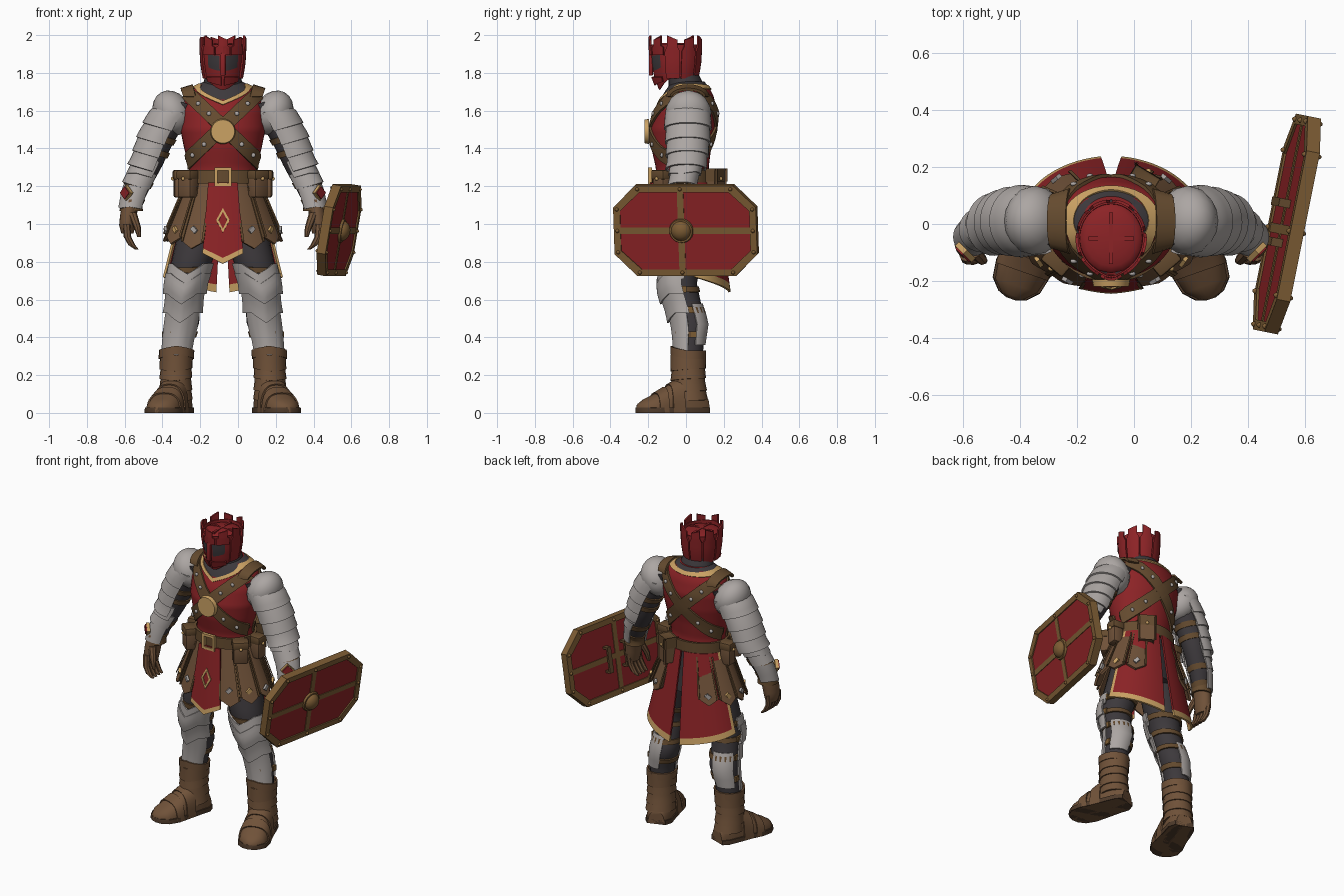
import bpy, bmesh, math
from mathutils import Vector, Matrix, Euler

if "Cube" in bpy.data.objects:
    bpy.data.objects.remove(bpy.data.objects["Cube"])
pi, sin, cos, rad = math.pi, math.sin, math.cos, math.radians
CX = -0.08  # body centre line


def material(name, *srgb):
    m = bpy.data.materials.new(name)
    m.diffuse_color = [((c / 255 + .055) / 1.055) ** 2.4 for c in srgb] + [1]
    m.use_nodes = True
    m.node_tree.nodes["Principled BSDF"].inputs["Base Color"].default_value = m.diffuse_color
    return m


RED = material("red", 140, 35, 38)
STEEL = material("steel", 172, 166, 163)
LEATHER = material("leather", 112, 82, 57)
STRAP = material("strap brown", 101, 75, 47)
GOLD = material("gold", 203, 162, 100)
CLOTH = material("dark cloth", 61, 57, 60)
BRONZE = material("bronze", 124, 92, 52)
SOLE = material("sole brown", 78, 58, 42)


def finish(bm, name, mats, mirror=False, M=None, angle=35):
    bmesh.ops.recalc_face_normals(bm, faces=bm.faces[:])
    me = bpy.data.meshes.new(name)
    bm.to_mesh(me)
    bm.free()
    for m in mats:
        me.materials.append(m)
    me.polygons.foreach_set("use_smooth", [True] * len(me.polygons))
    me.set_sharp_from_angle(angle=rad(angle))
    ob = bpy.data.objects.new(name, me)
    bpy.context.collection.objects.link(ob)
    ob.matrix_world = M if M else Matrix.Translation((CX, 0, 0))
    if mirror:
        ob.modifiers.new("mirror", 'MIRROR')
    return ob


def grid(name, fn, nu, nv, mats, thick=0, cap=False, rule=None, mirror=False, M=None, angle=35):
    """Surface sampled from fn(u, v); seams are merged, ends optionally closed."""
    bm = bmesh.new()
    V = [[bm.verts.new(fn(i / nu, j / nv)) for i in range(nu + 1)] for j in range(nv + 1)]
    for j in range(nv):
        for i in range(nu):
            f = bm.faces.new((V[j][i], V[j][i + 1], V[j + 1][i + 1], V[j + 1][i]))
            if rule:
                f.material_index = rule((i + .5) / nu, (j + .5) / nv)
    if cap:
        for row in (V[0], V[-1]):
            bm.faces.new(row[:-1])
    bmesh.ops.remove_doubles(bm, verts=bm.verts[:], dist=1e-5)
    bmesh.ops.recalc_face_normals(bm, faces=bm.faces[:])
    if thick:
        bmesh.ops.solidify(bm, geom=bm.faces[:], thickness=thick)
    return finish(bm, name, mats if isinstance(mats, list) else [mats], mirror, M, angle)


def prim(name, kind, loc, size, mat, rot=(0, 0, 0), mirror=False, M=None, bevel=0):
    bm = bmesh.new()
    if kind == 'box':
        bmesh.ops.create_cube(bm, size=1)
    elif kind == 'ball':
        bmesh.ops.create_uvsphere(bm, u_segments=16, v_segments=10, radius=1)
    else:
        bmesh.ops.create_cone(bm, cap_ends=True, segments=24, radius1=1, radius2=.93, depth=1)
    bm.transform(Matrix.LocRotScale(Vector(loc), Euler(rot), Vector(size)))
    if bevel:
        bmesh.ops.bevel(bm, geom=bm.edges[:], offset=bevel, segments=2, affect='EDGES', profile=.5)
    return finish(bm, name, [mat], mirror, M)


def interp(table, z):
    t = sorted(table)
    if z <= t[0][0]:
        return t[0][1:]
    for a, b in zip(t, t[1:]):
        if z <= b[0]:
            k = (z - a[0]) / (b[0] - a[0])
            return [p + (q - p) * k for p, q in zip(a[1:], b[1:])]
    return t[-1][1:]


def plate(name, table, z0, z1, d0, d1, mat, centre=0, half=180, tilt=0, vee=0, sx=1, sy=1, nv=3, thick=.01, cap=False, n=20):
    """Mirrored armour plate or limb around a (z, x, y, r) table; angle 0 faces out, 90 faces front."""
    def fn(u, v):
        th = rad(centre + (2 * u - 1) * half)
        z = z0 + (z1 - z0) * v
        x, y, r = interp(table, z)
        r += d0 + (d1 - d0) * v
        return (x + sx * r * cos(th), y - sy * r * sin(th), z + tilt * r * cos(th) - vee * max(0, 1 - 2 * abs(2 * u - 1)))
    return grid(name, fn, n, nv, mat, 0 if cap else thick, cap, None, True)


def limb(name, table, mat, nv=12, **k):
    return plate(name, table, table[0][0], table[-1][0], 0, 0, mat, nv=nv, cap=True, **k)


# ---------- torso ----------
BODY = [(1.18, .19, -.015, .145), (1.3, .178, -.02, .14), (1.4, .205, -.025, .158), (1.5, .225, -.018, .173),
        (1.6, .225, 0, .165), (1.68, .205, .01, .135), (1.715, .18, .012, .115), (1.755, .1, .012, .085)]


def skin(a, z, off=0):
    rx, yc, ry = interp(BODY, z)
    return (sin(a) * (rx + off), yc - cos(a) * (ry + off), z)


def neckline(a):
    a = abs((a + pi) % (2 * pi) - pi)
    return 1.645 + .09 * min(1, a / 1.0) - .008 * max(0, a - 2)


grid("tunic_torso", lambda u, v: skin(u * 2 * pi, 1.18 + .575 * v), 40, 36, [RED, CLOTH], cap=True,
     rule=lambda u, v: int(1.18 + .575 * v > neckline(u * 2 * pi)))
grid("neck_trim", lambda u, v: skin(u * 2 * pi, neckline(u * 2 * pi) - .012 + .02 * v, .008), 40, 2, GOLD, .01)
COLLAR = [(1.69, 0, .005, .11), (1.74, 0, 0, .105), (1.78, 0, -.01, .095), (1.83, 0, -.03, .085)]
grid("collar", lambda u, v: (lambda x, y, r: (r * sin(u * 2 * pi), y - .88 * r * cos(u * 2 * pi), 1.69 + .14 * v))
     (*interp(COLLAR, 1.69 + .14 * v)), 24, 6, CLOTH, cap=True)

# crossed straps, front and back, joined over the shoulders, with studs
for side, label in ((1, "front"), (-1, "back")):
    def strap(u, v, off=.012, side=side):
        x, z = -.18 + .38 * v + (u - .5) * .05, 1.695 - .38 * v + (u - .5) * .055
        rx, yc, ry = interp(BODY, z)
        s = max(-.98, min(.98, x / rx))
        return (s * (rx + off), yc - side * (ry + off) * math.sqrt(1 - s * s), z)
    grid(label + "_chest_strap", strap, 3, 18, STRAP, .012, mirror=True)
    for k, t in enumerate((.15, .29, .72, .87)):
        prim(f"{label}_strap_stud_{k}", 'ball', strap(.5, t, .014), (.012, .008, .012), STEEL, mirror=True)
grid("shoulder_strap", lambda u, v: (.145 + .065 * u + .015 * sin(v * pi), .01 - (.115 - .02 * u) * cos(v * pi),
     1.675 + (.065 - .02 * u) * sin(v * pi)), 3, 10, STRAP, .014, mirror=True)
prim("chest_disc", 'cyl', (0, -.207, 1.49), (.067, .067, .024), GOLD, (pi / 2, 0, 0))

# ---------- belt, pouches ----------
grid("belt", lambda u, v: (sin(u * 2 * pi) * .2, -.015 - cos(u * 2 * pi) * .165, 1.215 + .07 * v), 32, 1, STRAP, .015)
for x in (-1, 1):
    prim("buckle_side", 'box', (x * .037, -.19, 1.25), (.016, .02, .1), GOLD)
    prim("buckle_bar", 'box', (0, -.19, 1.25 + x * .042), (.09, .02, .016), GOLD)
for nm, x, y, r, mir in (("front", .185, -.125, .7, True), ("side", .225, .0, 1.5, True), ("back", .11, .15, 2.6, False)):
    w = .09 if nm != "side" else .07
    prim(nm + "_pouch", 'box', (x, y, 1.205), (w, .07, .13), LEATHER, (0, 0, r), mir, bevel=.012)
    prim(nm + "_pouch_flap", 'box', (x, y, 1.26), (w + .01, .08, .05), STRAP, (0, 0, r), mir, bevel=.01)
    prim(nm + "_pouch_stud", 'ball', (x + sin(r) * .04, y - cos(r) * .04, 1.24), (.01, .01, .01), GOLD, mirror=mir)


# ---------- skirt, tabard, back tails ----------
def flare(a, z, sx=.43, sy=.22, off=0):
    d = 1.2 - z
    return (sin(a) * (.195 + sx * d + off), -.01 - cos(a) * (.155 + sy * d + off), z)


grid("under_skirt", lambda u, v: flare(u * 2 * pi, 1.21 - .27 * v, .15, .05, -.015), 24, 4, CLOTH, cap=True)
for k, (a, w, ln) in enumerate(((30, 25, .31), (56, 27, .285), (85, 28, .27), (113, 27, .27), (141, 26, .27))):
    grid(f"skirt_strip_{k}", lambda u, v: flare(rad(a + (u - .5) * w), 1.22 - v * (ln + .04 * (1 - abs(2 * u - 1))), off=.008 * (k % 2)),
         6, 6, LEATHER, .014, mirror=True)
    for e in (-1, 1):
        grid(f"skirt_edge_{k}", lambda u, v: flare(rad(a + e * w * (.4 + .09 * u)), 1.2 - v * (ln - .02), off=.012 + .008 * (k % 2)),
             1, 6, STRAP, .006, mirror=True)
    prim(f"skirt_stud_{k}", 'box', flare(rad(a), .97, off=.012), (.024, .014, .034), (STEEL, GOLD)[k % 2], (0, pi / 4, rad(a)), True)


def tabard(u, v):
    z = 1.22 - v * (.375 + .055 * (1 - abs(2 * u - 1)))
    return ((2 * u - 1) * (.078 + .03 * v), -.185 - .12 * (1.2 - z) - .01 * (1 - (2 * u - 1) ** 2), z)


grid("front_tabard", tabard, 16, 14, [RED, GOLD], .012, rule=lambda u, v: int(v > .92))
# plain diamond outline as ornament
grid("tabard_ornament", lambda u, v: ((.022 + .014 * v) * cos(u * 2 * pi), -.213 + .12 * (.055 + .02 * v) * sin(u * 2 * pi) - .01,
     1.02 + (.045 + .02 * v) * sin(u * 2 * pi)), 4, 1, GOLD, .008)
grid("back_tail", lambda u, v: flare(pi - rad(3 + 3 * v + 70 * u), 1.22 - v * (.58 - .08 * u), .25, .145, .012), 14, 14,
     [RED, GOLD], .012, mirror=True, rule=lambda u, v: int(v > .93 or u > .93))

# ---------- arms ----------
ARM = [(1.64, .2, .01, .085), (1.58, .275, .01, .088), (1.45, .345, .01, .08), (1.32, .395, .005, .07),
       (1.2, .455, -.02, .064), (1.1, .485, -.045, .046)]
limb("sleeve", ARM, CLOTH, 16, tilt=.3)
prim("shoulder_cap", 'ball', (.268, .012, 1.588), (.1, .122, .124), STEEL, (0, .5, 0), True)
for k, z in enumerate((1.6, 1.525, 1.455, 1.385)):
    plate(f"shoulder_plate_{k}", ARM, z, z - .095, .016, .028, STEEL, 2, 112, .3, sy=1.14)
for k, z in enumerate((1.47, 1.4)):
    plate(f"arm_strap_{k}", ARM, z, z - .03, .008, .008, STRAP, tilt=.3)
plate("elbow_plate", ARM, 1.345, 1.26, .014, .02, STEEL, 10, 115, .3, vee=.02)
plate("forearm_plate", ARM, 1.28, 1.2, .01, .014, STEEL, 25, 122, .3)
plate("wrist_plate", ARM, 1.22, 1.09, .01, .022, STEEL, 25, 118, .2, vee=.02)
for k, z in enumerate((1.23, 1.14)):
    plate(f"forearm_strap_{k}", ARM, z, z - .03, .009, .009, STRAP, tilt=.2)
ROT = (0, pi / 4, rad(45))
prim("wrist_diamond_rim", 'box', (.51, -.098, 1.165), (.058, .02, .058), GOLD, ROT, True)
prim("wrist_diamond", 'box', (.513, -.101, 1.165), (.048, .024, .048), RED, ROT, True)

# gloves
limb("glove_palm", [(1.13, .483, -.045, .052), (1.05, .5, -.055, .052), (.99, .507, -.06, .05), (.95, .505, -.06, .038)],
     LEATHER, 8, sx=.85, sy=1.2)
plate("glove_cuff", ARM, 1.13, 1.07, .008, .016, STRAP)
for k in range(4):
    y = -.11 + .031 * k
    limb(f"finger_{k}", [(1.0, .51, y, .021), (.93, .505, y - .012, .02), (.885, .48, y - .015, .018), (.865, .455, y - .015, .01)],
         LEATHER, 6, n=8)
limb("thumb", [(1.06, .48, -.095, .024), (.98, .452, -.125, .019), (.93, .443, -.13, .01)], LEATHER, 5, n=8)

# ---------- legs ----------
LEG = [(1.1, .09, 0, .115), (.95, .12, -.01, .12), (.8, .165, -.03, .108), (.68, .195, -.035, .092), (.58, .205, -.005, .085),
       (.48, .215, .022, .09), (.36, .238, .018, .075), (.27, .245, .015, .072)]
limb("trousers", LEG, CLOTH, 24)
for k, (z0, z1, d, half) in enumerate(((.79, .71, .02, 92), (.74, .63, .03, 85), (.66, .53, .022, 85), (.57, .33, .012, 75))):
    plate(f"leg_plate_{k}", LEG, z0, z1, d - .006, d, STEEL, 80, half, vee=.055, nv=4)
plate("calf_plate", LEG, .58, .36, .008, .01, STEEL, -65, 42, nv=4)
for k, z in enumerate((.77, .67, .56, .43)):
    plate(f"leg_strap_{k}", LEG, z, z - .03, .009, .009, STRAP)
    prim(f"leg_buckle_{k}", 'box', (lambda x, y, r: (x + r + .008, y + .02, z - .015))(*interp(LEG, z)), (.012, .028, .034), BRONZE, mirror=True)

# boots
BOOT = [(.34, .245, .012, .085), (.24, .248, .012, .076), (.17, .25, .012, .075), (.06, .25, .02, .078)]
for k, (z0, z1) in enumerate(((.32, .235), (.25, .185), (.2, .12), (.14, .07))):
    plate(f"boot_band_{k}", BOOT, z0, z1, .004, .012, LEATHER, 90, tilt=-.04, vee=.015, sy=1.08)
plate("boot_cuff", BOOT, .33, .285, .01, .013, LEATHER, 90, vee=-.025)
FOOT = [(.222, .108, .05, .08), (.23, .07, .074, .14), (.255, 0, .078, .2), (.28, -.08, .083, .155), (.308, -.155, .092, .105),
        (.332, -.215, .08, .075), (.345, -.25, .045, .05), (.35, -.262, .01, .03)]


def foot(name, grow, top, mat, t0=0, t1=7, nv=7, cap=True, thick=0):
    rows = [(i,) + r for i, r in enumerate(FOOT)]

    def fn(u, v):
        x, y, w, h = interp(rows, t0 + (t1 - t0) * v)
        p = pi * min(1, u / .8)
        c = cos(p) if u <= .8 else -1 + (u - .8) * 10
        c = math.copysign(abs(c) ** .8, c) * (w + grow)
        return (x + .94 * c, y + .33 * c, min(top, (h + grow) * max(0, sin(p)) ** .7))
    grid(name, fn, 20, nv, mat, thick, cap, mirror=True)


foot("boot_foot", 0, 1, LEATHER)
foot("boot_sole", .008, .028, SOLE)
foot("boot_instep_band", .008, 1, LEATHER, 2.4, 3.2, 2, False, .008)
foot("boot_toe_band", .008, 1, LEATHER, 3.5, 4.2, 2, False, .008)

# ---------- helmet ----------
HELM = [(1.7, .075), (1.78, .1), (1.85, .111), (1.94, .116)]


def helm(a, z, off=0):
    r = interp(HELM, z)[0] + off
    ridge = 1 + .09 * max(0, cos(a)) ** 14
    return (sin(a) * r, -.05 - cos(a) * r * 1.09 * ridge, z)


def helm_shell(u, v):
    low = 1.775 - .065 * max(0, cos(2 * pi * u)) ** 2
    return helm(2 * pi * u, low + (1.95 - low) * v)


def eye_rule(u, v):
    a = abs((u * 360 + 180) % 360 - 180)
    return int(10 < a < 46 and .4 < v < .77)


grid("helmet_shell", helm_shell, 40, 12, [RED, CLOTH], .006, rule=eye_rule, angle=25)
prim("helmet_top", 'ball', (0, -.05, 1.925), (.112, .122, .03), RED)
prim("helmet_ridge_across", 'box', (0, -.05, 1.95), (.16, .014, .014), RED)
prim("helmet_ridge_along", 'box', (0, -.05, 1.95), (.014, .18, .014), RED)
prim("nose_guard", 'box', (0, -.186, 1.845), (.026, .02, .12), RED, bevel=.004)
for k in range(9):
    low = 1.895 if k in (0, 1, 8) else 1.77
    c, tops = k * 40, ((1.998, 1.975), (1.975, 1.99))[k % 2]
    grid(f"crown_plate_{k}", lambda u, v: helm(rad(c + (u - .5) * (36 if v < .7 else 24)),
         low + (min(1, v * 1.3) * (1.945 - low) if v < .9 else (tops[0] + (tops[1] - tops[0]) * u) - low), .009),
         4, 8, RED, .01, angle=15)
for s in (-1, 1):
    grid("cheek_plate", lambda u, v: helm(rad(s * (4 + 46 * u)), 1.735 + .02 * u + v * (.045 - .02 * u), .007), 5, 2, RED, .008)

# ---------- shield (local x along its length, y up, z outward) ----------
ax = Vector((-.196, -.98, 0)).normalized()
up = Vector((.165, -.03, .98))
up = (up - ax * up.dot(ax)).normalized()
out = ax.cross(up)
if out.x < 0:
    ax, out = -ax, -out
SM = Matrix.Translation((.535, 0, .967)) @ Matrix((ax, up, out)).transposed().to_4x4()
mid = -.022 if ax.y > 0 else .022
L, H = .385, .243
OCT = [(L, -.125), (L, .125), (.265, H), (-.265, H), (-L, .125), (-L, -.125), (-.265, -H), (.265, -H)]


def octagon(u, inset, z):
    x, y = OCT[round(u * 8) % 8]
    return (x * (1 - inset / L), y * (1 - inset / H), z)


grid("shield_board", lambda u, v: octagon(u, .02, (-.016, .016)[round(v)]), 8, 1, RED, cap=True, M=SM)
grid("shield_rim", lambda u, v: octagon(u, (0, .036, .036, 0)[round(v * 4) % 4], (.024, .024, -.024, -.024)[round(v * 4) % 4]),
     8, 4, BRONZE, M=SM)
prim("shield_bar_long", 'box', (0, 0, 0), (.72, .034, .04), BRONZE, M=SM)
prim("shield_bar_upright", 'box', (mid, 0, 0), (.034, .44, .04), BRONZE, M=SM)
prim("shield_boss_ring", 'cyl', (mid, 0, .022), (.066, .066, .014), BRONZE, M=SM)
prim("shield_boss", 'ball', (mid, 0, .022), (.054, .054, .042), BRONZE, M=SM)
for k, (x, y) in enumerate(OCT + [(0, H), (0, -H), (L, 0), (-L, 0)]):
    prim(f"shield_stud_{k}", 'ball', (x * .95 if x else mid, y * .92, 0), (.014, .014, .036), BRONZE, M=SM)
for x in (-.07, .07):
    prim("shield_grip", 'box', (x, 0, -.05), (.03, .16, .012), STRAP, M=SM)
    for y in (-.075, .075):
        prim("shield_grip_post", 'box', (x, y, -.03), (.03, .014, .05), STRAP, M=SM)
